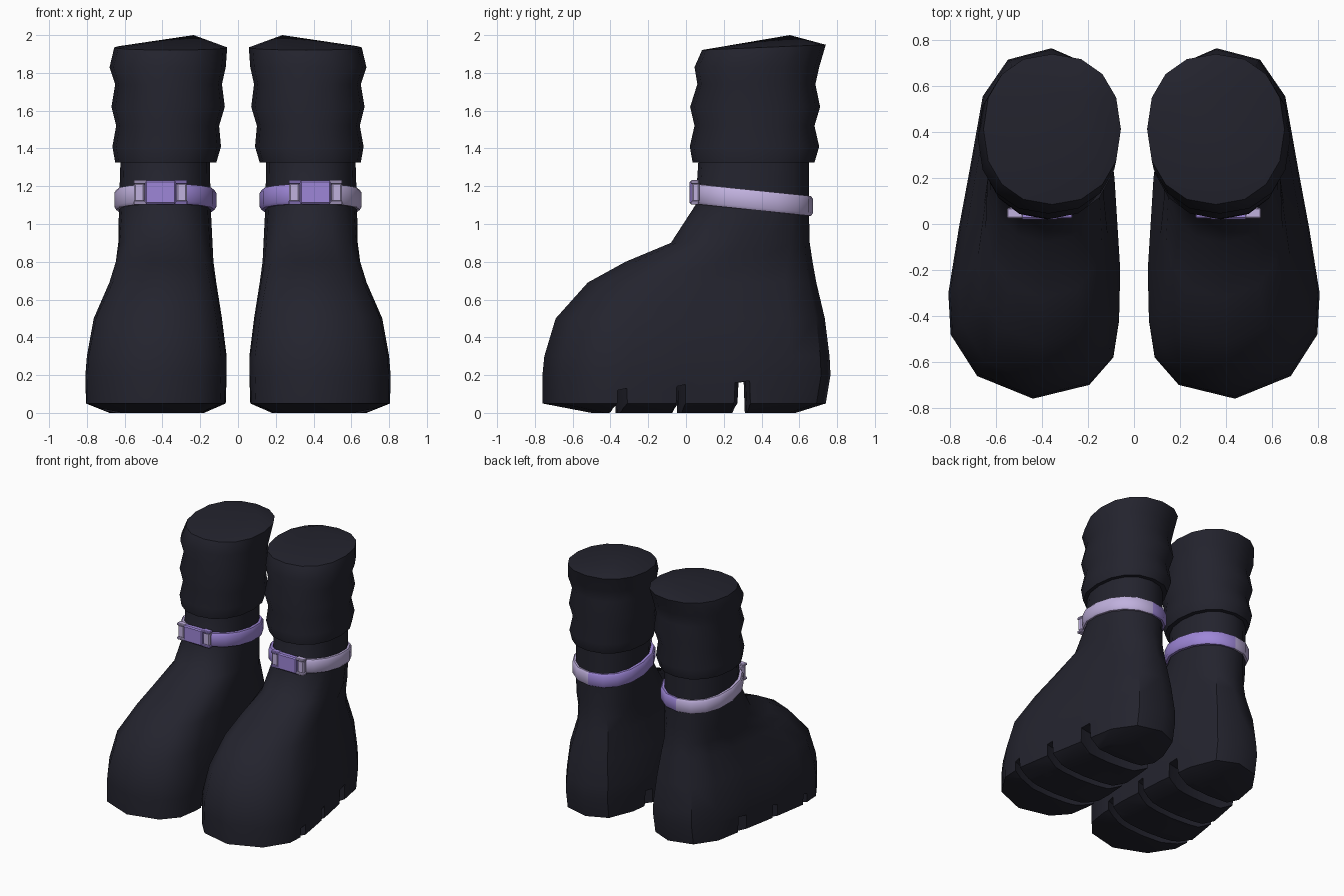
import bpy
import bmesh
import math

if "Cube" in bpy.data.objects:
    bpy.data.objects.remove(bpy.data.objects["Cube"], do_unlink=True)


def make_material(name, rgb):
    mat = bpy.data.materials.new(name)
    mat.use_nodes = True
    color = (*rgb, 1.0)
    mat.diffuse_color = color
    mat.node_tree.nodes["Principled BSDF"].inputs["Base Color"].default_value = color
    return mat


BLACK = make_material("black_leather", (0.017, 0.017, 0.027))
PURPLE = make_material("purple_strap", (0.34, 0.24, 0.68))
LAVENDER = make_material("pale_lavender", (0.53, 0.44, 0.73))

SIDES = 16

# Sole outline, starting at the toe and running round the outer side
FOOT = [(.44, -.76), (.685, -.66), (.80, -.48), (.81, -.3), (.765, -.02), (.715, .25),
        (.66, .56), (.55, .72), (.36, .77), (.2, .70), (.12, .5), (.085, .2),
        (.06, -.2), (.065, -.42), (.09, -.58), (.195, -.7)]


def oval(i):
    """Slightly squared oval point in the range -1..1."""
    a = 2 * math.pi * i / SIDES - math.pi / 2
    c, s = math.cos(a), math.sin(a)
    return (math.copysign(abs(c) ** .9, c), math.copysign(abs(s) ** .9, s))


def ring(z, x0, x1, y0, y1, round_mix=1.0, slope=0.0):
    """Cross-section fitted to a box, blended from sole outline to oval."""
    points = []
    for i, (fx, fy) in enumerate(FOOT):
        u, v = (fx - .435) / .375, (fy - .005) / .765
        ou, ov = oval(i)
        u += (ou - u) * round_mix
        v += (ov - v) * round_mix
        x = (x0 + x1) / 2 + u * (x1 - x0) / 2
        y = (y0 + y1) / 2 + v * (y1 - y0) / 2
        points.append((x, y, z + slope * v))
    return points


def loft(name, rings, materials, apex=None, closed=False):
    """Skin a stack of rings; cap the ends, or join last to first."""
    bm = bmesh.new()
    rows = [[bm.verts.new(p) for p in r] for r in rings]
    n = len(rows[0])
    pairs = list(zip(rows, rows[1:]))
    if closed:
        pairs.append((rows[-1], rows[0]))
    for a, b in pairs:
        for i in range(n):
            j = (i + 1) % n
            bm.faces.new((a[i], a[j], b[j], b[i]))
    if not closed:
        bm.faces.new(rows[0])
        if apex:
            tip = bm.verts.new(apex)
            for i in range(n):
                bm.faces.new((rows[-1][i], rows[-1][(i + 1) % n], tip))
        else:
            bm.faces.new(rows[-1])
    bmesh.ops.recalc_face_normals(bm, faces=bm.faces)
    return finish(name, bm, materials)


def finish(name, bm, materials):
    mesh = bpy.data.meshes.new(name)
    bm.to_mesh(mesh)
    bm.free()
    for mat in materials:
        mesh.materials.append(mat)
    obj = bpy.data.objects.new(name, mesh)
    bpy.context.collection.objects.link(obj)
    return obj


def pair(obj, angle=40):
    """Mirror the part to the other boot, apply modifiers and shade."""
    mirror = obj.modifiers.new("other_boot", "MIRROR")
    mirror.use_mirror_merge = False
    bpy.ops.object.select_all(action="DESELECT")
    obj.select_set(True)
    bpy.context.view_layer.objects.active = obj
    for name in [m.name for m in obj.modifiers]:
        bpy.ops.object.modifier_apply(modifier=name)
    bpy.ops.object.shade_smooth_by_angle(angle=math.radians(angle))


# Foot and shaft
body = loft("boot_body", [
    ring(0, .18, .68, -.5, .58, 0),
    ring(.05, .065, .805, -.76, .74, 0),
    ring(.2, .06, .808, -.76, .765, 0),
    ring(.3, .06, .80, -.75, .76, 0),
    ring(.5, .085, .765, -.69, .735, .05),
    ring(.69, .115, .685, -.52, .69, .2),
    ring(.8, .13, .655, -.32, .67, .45),
    ring(.9, .135, .64, -.08, .655, .8),
    ring(1.1, .145, .63, .05, .65),
    ring(1.4, .15, .62, .07, .65)], [BLACK])

# Arched tread grooves cut across the sole: position, width, height
cutters = []
for y, width, height in ((-.31, .06, .13), (.015, .06, .15), (.355, .1, .17)):
    sections = []
    for k in range(-3, 4):
        mid = y - .09 * (1 - (k / 3) ** 2)
        h = width / 2
        sections.append([(.435 + k * .15, mid - h, -.1), (.435 + k * .15, mid + h, -.1),
                         (.435 + k * .15, mid + h * .8, height),
                         (.435 + k * .15, mid - h * .8, height - .01)])
    cutter = loft("groove_cutter", sections, [BLACK])
    cutter.hide_render = True
    cutters.append(cutter)
    cut = body.modifiers.new("groove", "BOOLEAN")
    cut.operation = "DIFFERENCE"
    cut.solver = "EXACT"
    cut.object = cutter
pair(body)
for cutter in cutters:
    bpy.data.objects.remove(cutter, do_unlink=True)

# Slouched cuff with soft folds and a raised closed top
cuff = loft("folded_cuff", [
    ring(1.325, .15, .62, .07, .64),
    ring(1.325, .115, .65, .035, .68),
    ring(1.41, .09, .665, .02, .705),
    ring(1.52, .1, .645, .045, .68),
    ring(1.62, .07, .67, .022, .71),
    ring(1.74, .085, .65, .06, .685),
    ring(1.83, .065, .68, .045, .705),
    ring(1.935, .057, .655, .085, .74, slope=.014)], [BLACK], apex=(.235, .55, 2.0))
pair(cuff)

# Tilted ankle strap, split into an inner and an outer colour
strap_slope = -.032
strap = loft("ankle_strap", [
    ring(z, .115 + inset, .655 - inset, .028 + inset, .672 - inset, slope=strap_slope)
    for z, inset in ((1.075, .04), (1.075, .01), (1.09, 0), (1.165, 0), (1.18, .01),
                     (1.18, .04))],
    [PURPLE, LAVENDER], closed=True)
for face in strap.data.polygons:
    face.material_index = 1 if face.center.x > .385 else 0
pair(strap)


def box(name, center, size, mat, bevel=.008):
    bm = bmesh.new()
    bmesh.ops.create_cube(bm, size=1)
    bmesh.ops.scale(bm, vec=size, verts=bm.verts)
    bmesh.ops.bevel(bm, geom=bm.edges[:], offset=bevel, segments=1, affect="EDGES")
    bmesh.ops.translate(bm, vec=center, verts=bm.verts)
    obj = finish(name, bm, [mat])
    pair(obj, 30)


# Clip buckle: centre plate, side bars and corner prongs
BX, BZ = .41, 1.167
box("buckle_plate", (BX, .042, BZ), (.165, .045, .125), PURPLE)
for side, label in ((-1, "inner"), (1, "outer")):
    box(label + "_buckle_bar", (BX + side * .112, .052, BZ), (.055, .04, .1), LAVENDER)
    for up, level in ((-1, "lower"), (1, "upper")):
        box(f"{label}_{level}_prong", (BX + side * .108, .047, BZ + up * .055),
            (.07, .045, .02), PURPLE if side < 0 else LAVENDER, .005)
